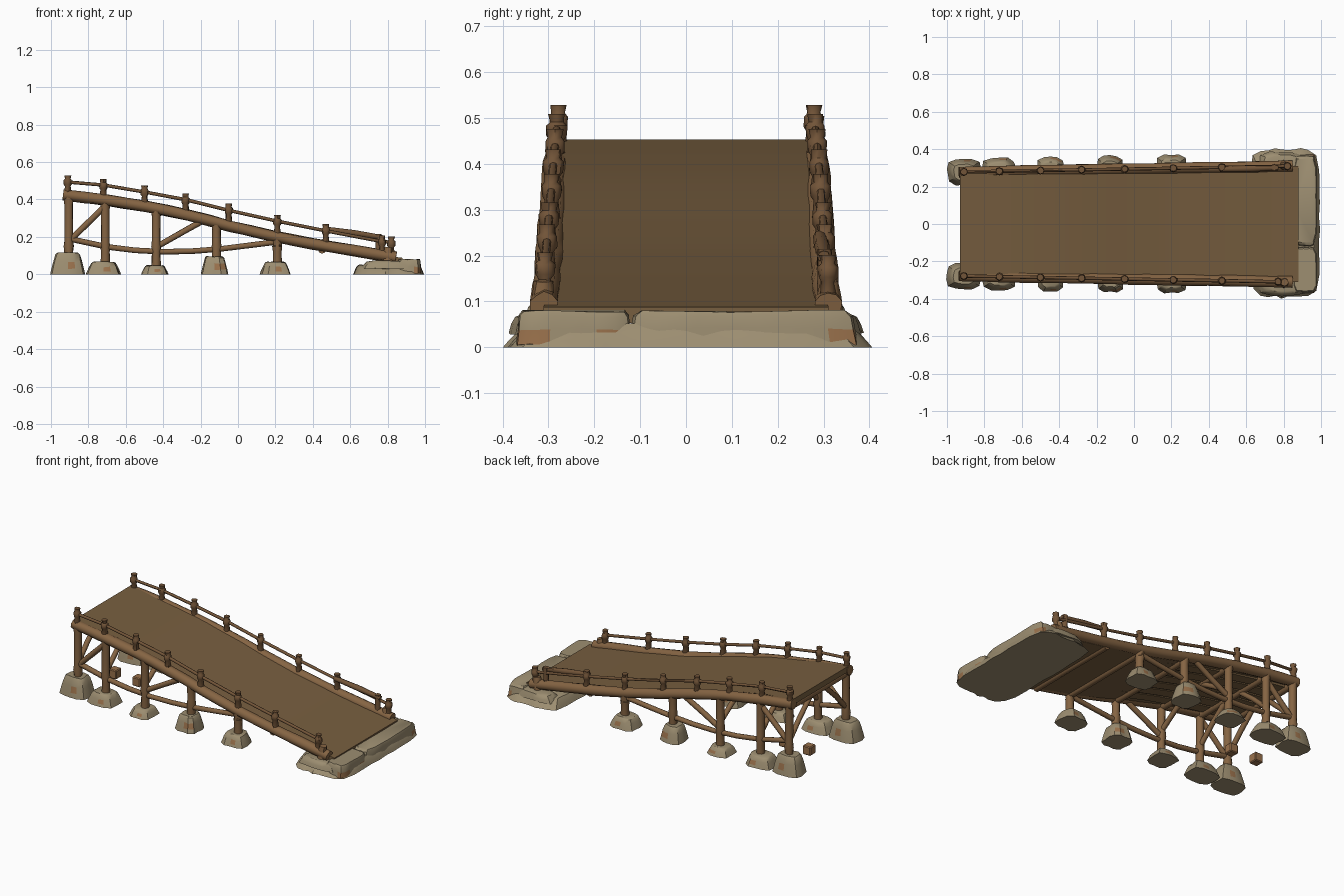
import bpy, bmesh, math, random
from mathutils import Vector

if "Cube" in bpy.data.objects:
    bpy.data.objects.remove(bpy.data.objects["Cube"])

random.seed(4)


def material(name, rgb):
    m = bpy.data.materials.new(name)
    m.diffuse_color = (*rgb, 1)
    m.use_nodes = True
    m.node_tree.nodes["Principled BSDF"].inputs["Base Color"].default_value = m.diffuse_color
    return m


DECK = material("deck wood", (0.185, 0.112, 0.050))
LOG = material("log wood", (0.235, 0.128, 0.056))
RAIL = material("rail wood", (0.170, 0.090, 0.040))
STONE = material("pale stone", (0.335, 0.270, 0.165))
PATCH = material("earth brown", (0.320, 0.165, 0.072))


def finish(name, bm, mats, angle=40):
    bmesh.ops.recalc_face_normals(bm, faces=bm.faces)
    me = bpy.data.meshes.new(name)
    bm.to_mesh(me)
    bm.free()
    for m in mats:
        me.materials.append(m)
    ob = bpy.data.objects.new(name, me)
    bpy.context.collection.objects.link(ob)
    bpy.context.view_layer.objects.active = ob
    ob.select_set(True)
    bpy.ops.object.shade_smooth_by_angle(angle=math.radians(angle))
    ob.select_set(False)
    return ob


def loft(bm, rings):
    loops = [[bm.verts.new(p) for p in r] for r in rings]
    n = len(loops[0])
    for a, b in zip(loops, loops[1:]):
        for i in range(n):
            bm.faces.new((a[i], a[(i + 1) % n], b[(i + 1) % n], b[i]))
    bm.faces.new(loops[0])
    bm.faces.new(loops[-1])


def log(name, pts, radii, mat=LOG, sides=10, jitter=0.06):
    """Rough round log swept along points."""
    pts = [Vector(p) for p in pts]
    if not isinstance(radii, (list, tuple)):
        radii = [radii] * len(pts)
    rings = []
    for i, p in enumerate(pts):
        t = (pts[min(i + 1, len(pts) - 1)] - pts[max(i - 1, 0)]).normalized()
        side = t.cross(Vector((0, 1, 0)))
        if side.length < 0.1:
            side = t.cross(Vector((1, 0, 0)))
        side.normalize()
        up = t.cross(side)
        ring = []
        for k in range(sides):
            a = 2 * math.pi * k / sides
            r = radii[i] * (1 + random.uniform(-jitter, jitter))
            ring.append(p + side * math.cos(a) * r + up * math.sin(a) * r)
        rings.append(ring)
    bm = bmesh.new()
    loft(bm, rings)
    return finish(name, bm, [mat], 50)


def stone(name, c, rx, ry, levels, power=4, sides=14, jitter=0.06, patch=None):
    """Rough stone: stacked rounded-square rings, levels = (z, scale)."""
    wob = [1 + random.uniform(-jitter, jitter) for _ in range(sides)]
    rings = []
    for z, s in levels:
        ring = []
        for k in range(sides):
            a = 2 * math.pi * (k + 0.5) / sides
            ca, sa = math.cos(a), math.sin(a)
            q = (abs(ca) ** power + abs(sa) ** power) ** (-1 / power)
            w = wob[k] * s
            dz = random.uniform(-0.003, 0.003) if z > 0 else 0
            ring.append((c[0] + rx * ca * q * w, c[1] + ry * sa * q * w, z + dz))
        rings.append(ring)
    bm = bmesh.new()
    loft(bm, rings)
    bm.normal_update()
    if patch:
        for f in bm.faces:
            f.material_index = int(patch(f.calc_center_median()) and len(f.verts) == 4)
    return finish(name, bm, [STONE, PATCH], 35)


def interp(table, x):
    for (x0, z0), (x1, z1) in zip(table, table[1:]):
        if x <= x1:
            return z0 + (z1 - z0) * (x - x0) / (x1 - x0)
    return table[-1][1]


# Side beam height, rail height, and slight widening toward the low end
BEAM = [(-.93, .425), (-.7, .397), (-.42, .35), (-.2, .30), (0, .247),
        (.2, .20), (.47, .15), (.86, .088)]
RAILZ = [(-.93, .495), (-.73, .475), (-.5, .44), (-.28, .395), (-.05, .342),
         (.21, .28), (.47, .232), (.8, .165)]


def beam_z(x):
    return interp(BEAM, x)


def side_y(x):
    return 0.278 + (x + 0.93) * 0.018


# Sloping deck
bm = bmesh.new()
rings = []
for i in range(25):
    x = -0.93 + 1.81 * i / 24
    z = beam_z(x) + 0.028 * (0.88 - x) / 1.81
    h = side_y(x)
    rings.append([(x, -h, z), (x, h, z), (x, h, z - .035), (x, -h, z - .035)])
loft(bm, rings)
finish("deck", bm, [DECK], 30)

# Plank strips beneath the deck
for j in range(6):
    y = -0.2 + 0.08 * j
    bm = bmesh.new()
    rings = []
    for i in range(9):
        x = -0.9 + 1.6 * i / 8
        z = beam_z(x) - 0.006
        rings.append([(x, y - .034, z), (x, y + .034, z),
                      (x, y + .034, z - .016), (x, y - .034, z - .016)])
    loft(bm, rings)
    finish("under_plank", bm, [DECK], 30)

POSTS = [(-.905, .09, .115), (-.71, .09, .065), (-.437, .073, .047),
         (-.115, .07, .095), (.21, .08, .065)]
RAIL_X = [-.91, -.72, -.5, -.28, -.05, .21, .47]

for s, label in ((-1, "front"), (1, "back")):
    # Long side beam
    xs = [-.935 + 1.78 * i / 16 for i in range(17)]
    log(label + "_beam", [(x, s * side_y(x), beam_z(x)) for x in xs], 0.030, jitter=0.08)

    # Support posts on stone feet
    for x, rx, h in POSTS:
        y = s * side_y(x)
        top = beam_z(x)
        log(label + "_post", [(x, y, .03), (x, y, .12), (x, y, .15), (x, y, .18), (x, y, top - .05),
                              (x, y, top)], [.025, .023, .026, .023, .023, .027])
        stone(label + "_foot", (x + (-.005 if x < -.9 else -.01), y), rx, .072,
              [(0, 1), (h * .25, .93), (h * .6, .82), (h * .92, .70), (h, .6)],
              patch=lambda p, x=x, h=h: h * .25 < p.z < h * .6 and -.02 < p.x - x < .035)

    # Bowed lower tie and diagonal braces
    tie = [(-.9, .19), (-.7, .147), (-.55, .128), (-.4, .12), (-.25, .123), (-.1, .135), (.05, .153), (.22, .175)]
    log(label + "_lower_tie", [(x, s * side_y(x), z) for x, z in tie], .015)
    for x0, z0, x1, z1 in ((-.89, .19, -.71, .365), (-.43, .15, -.2, .28)):
        log(label + "_brace", [(x0, s * side_y(x0), z0), ((x0 + x1) / 2, s * side_y(x0), (z0 + z1) / 2),
                               (x1, s * side_y(x1), z1)], .016)

    # Cross braces toward the deck middle
    for x in (-.905, -.71, -.437):
        top = beam_z(x) - .03
        log(label + "_knee_brace", [(x, s * .275, .19), (x, s * .18, (.19 + top) / 2), (x, s * .07, top)], .015)

    # Railing posts with lashed bulges, and the thin handrail
    end = .77 if s < 0 else .82
    for x in RAIL_X + [end]:
        y, rz = s * side_y(x), interp(RAILZ, x)
        log(label + "_rail_post", [(x, y, beam_z(x)), (x, y, rz - .022), (x, y, rz - .012),
                                   (x, y, rz + .010), (x, y, rz + .018), (x, y, rz + .036)],
            [.021, .015, .021, .022, .015, .018], RAIL, 8, .1)
    log(label + "_handrail", [(x, s * side_y(x), interp(RAILZ, x) + (.004 if i % 2 else 0))
                              for i, x in enumerate(RAIL_X + [end])], .009, RAIL, 8)

    # Lowest corner stub post
    log(label + "_stub_post", [(.80, s * .312, .06), (.80, s * .312, .11), (.805, s * .312, .145)],
        [.03, .026, .02], LOG, 8, .1)

# Heavy patched rail near the low end of the back side
log("patched_rail", [(.46, .292, .243), (.62, .296, .220), (.77, .300, .198)], [.014, .017, .013], RAIL, 8, .1)
log("patched_rail_post", [(.75, .302, .1), (.75, .302, .17), (.75, .302, .215)], [.018, .016, .017], RAIL, 8, .1)

# Cross joists under the deck
for x in [p[0] for p in POSTS] + [.45]:
    z = beam_z(x) - .02
    log("cross_joist", [(x, -side_y(x), z), (x, 0, z), (x, side_y(x), z)], .022)

# Small blocks between the feet
for x, y in ((-.86, .02), (-.69, .01)):
    bm = bmesh.new()
    bmesh.ops.create_cube(bm, size=.055)
    bmesh.ops.translate(bm, verts=bm.verts, vec=(x, y, .0275))
    bmesh.ops.bevel(bm, geom=bm.edges, offset=.005, segments=1, affect='EDGES')
    finish("small_block", bm, [PATCH], 20)

# Stone landing: flared base with shoulders and a two-piece sill
stone("landing_base", (.805, .005), .18, .385, [(0, 1.03), (.012, 1), (.035, .95), (.05, .88)],
      power=7, sides=36, jitter=.025)
for s in (-1, 1):
    stone("landing_shoulder", (.79, s * .325), .115, .055,
          [(.03, 1.1), (.05, 1), (.066, .85), (.072, .65)], sides=14)
for y, half in ((-.245, .122), (.125, .243)):
    stone("landing_sill", (.915, y), .062, half,
          [(.006, 1.03), (.04, 1.0), (.068, .98), (.079, .92)], power=8, sides=24, jitter=.012,
          patch=lambda p: p.z < .045 and p.x > .95 and (abs(p.y - .335) < .035 or abs(p.y + .34) < .03
                                                        or abs(p.y + .15) < .025))
